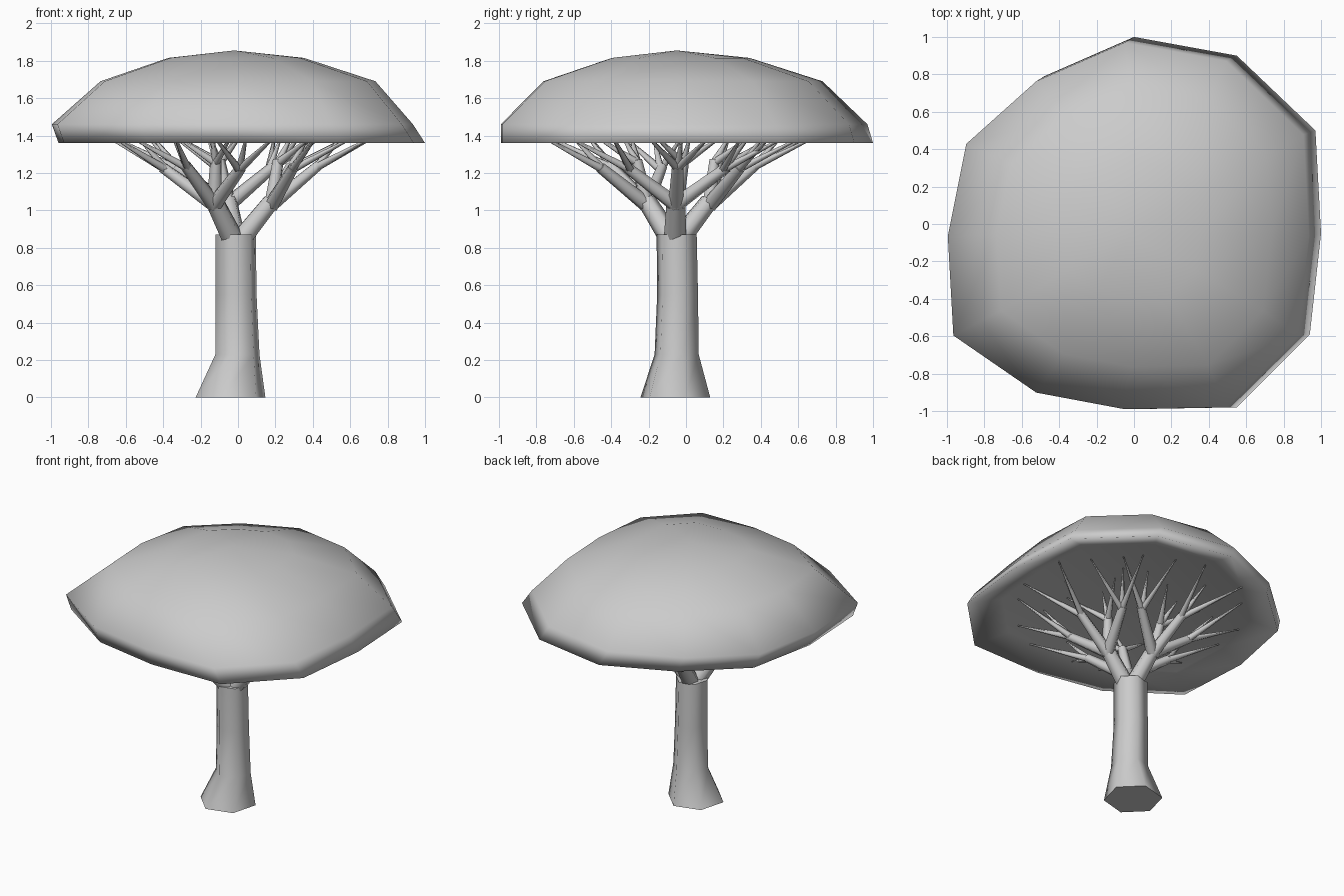
import bpy, bmesh, math, random
from mathutils import Vector

if "Cube" in bpy.data.objects:
    bpy.data.objects.remove(bpy.data.objects["Cube"])

random.seed(4)
AXIS = Vector((-0.01, -0.06, 0))


def finish(name, bm, smooth=True):
    bmesh.ops.recalc_face_normals(bm, faces=bm.faces)
    me = bpy.data.meshes.new(name)
    bm.to_mesh(me)
    bm.free()
    for p in me.polygons:
        p.use_smooth = smooth and len(p.vertices) < 5
    ob = bpy.data.objects.new(name, me)
    bpy.context.collection.objects.link(ob)
    return ob


def bridge(bm, a, b):
    n = len(a)
    for i in range(n):
        bm.faces.new((a[i], a[(i + 1) % n], b[(i + 1) % n], b[i]))


def fan(bm, ring, centre):
    c = bm.verts.new(centre)
    for i in range(len(ring)):
        bm.faces.new((ring[i], ring[(i + 1) % len(ring)], c))


# canopy: twelve-sided dome with a hollowed underside
outline = [(-.02, 1), (.53, .9), (.95, .5), (.98, -.05), (.92, -.59), (.53, -.98),
           (-.02, -.99), (-.5, -.9), (-.95, -.59), (-.98, -.05), (-.88, .45), (-.5, .79)]
# (scale, x shift, y shift, z) from the underside up to the crown
levels = [(.80, 0, 0, 1.42), (1.0, .02, 0, 1.36), (.985, -.03, -.015, 1.46),
          (.75, 0, -.02, 1.69), (.37, -.01, -.03, 1.815)]
bm = bmesh.new()
rings = [[bm.verts.new((x * s + dx, y * s + dy, z)) for x, y in outline]
         for s, dx, dy, z in levels]
for a, b in zip(rings, rings[1:]):
    bridge(bm, a, b)
fan(bm, rings[0], (0, -.03, 1.44))
fan(bm, rings[-1], (-.02, -.05, 1.855))
finish("canopy", bm)

# trunk: six-sided with a flared foot
bm = bmesh.new()
rings = []
for cx, cy, r, z in [(-.04, -.057, .193, 0), (-.003, -.05, .122, .23),
                     (-.01, -.045, .113, .55), (-.012, -.05, .111, .87)]:
    rings.append([bm.verts.new((cx + r * math.cos(math.radians(60 * i + 15)),
                                cy + r * math.sin(math.radians(60 * i + 15)), z))
                  for i in range(6)])
for a, b in zip(rings, rings[1:]):
    bridge(bm, a, b)
bm.faces.new(rings[0])
bm.faces.new(rings[-1])
finish("trunk", bm)


# branches: tapered six-sided limbs splitting twice
def limb(bm, p, q, r1, r2):
    d = (q - p).normalized()
    rot = d.to_track_quat('Z', 'Y')
    ends = []
    for c, r in ((p, r1), (q, r2)):
        ends.append([bm.verts.new(c + rot @ Vector((r * math.cos(i * math.pi / 3),
                                                    r * math.sin(i * math.pi / 3), 0)))
                     for i in range(6)])
    bridge(bm, *ends)
    for e in ends:
        bm.faces.new(e)


def polar(deg, r, z):
    a = math.radians(deg)
    return AXIS + Vector((r * math.cos(a), r * math.sin(a), z))


main, sub, twig = bmesh.new(), bmesh.new(), bmesh.new()
for base in (232, 103, 2):
    fork = polar(base, .19, 1.05)
    limb(main, polar(base, .03, .85), fork, .06, .05)
    for off, r, z in ((-42, .40, 1.23), (0, .44, 1.24), (42, .40, 1.23), (10, .23, 1.27)):
        a = base + off
        knee = polar(a, r, z)
        limb(sub, fork - Vector((0, 0, .02)), knee, .042, .03)
        for spread, reach in ((-14, .34), (13, .37), (2, .16)):
            if r < .3:
                spread, reach = spread * 2, reach * .6
            tip = polar(a + spread, r + reach + random.uniform(-.02, .02), 1.415)
            limb(twig, knee - (knee - fork) * .08, tip, .023, .004)
finish("main_branches", main)
finish("side_branches", sub)
finish("twigs", twig)
